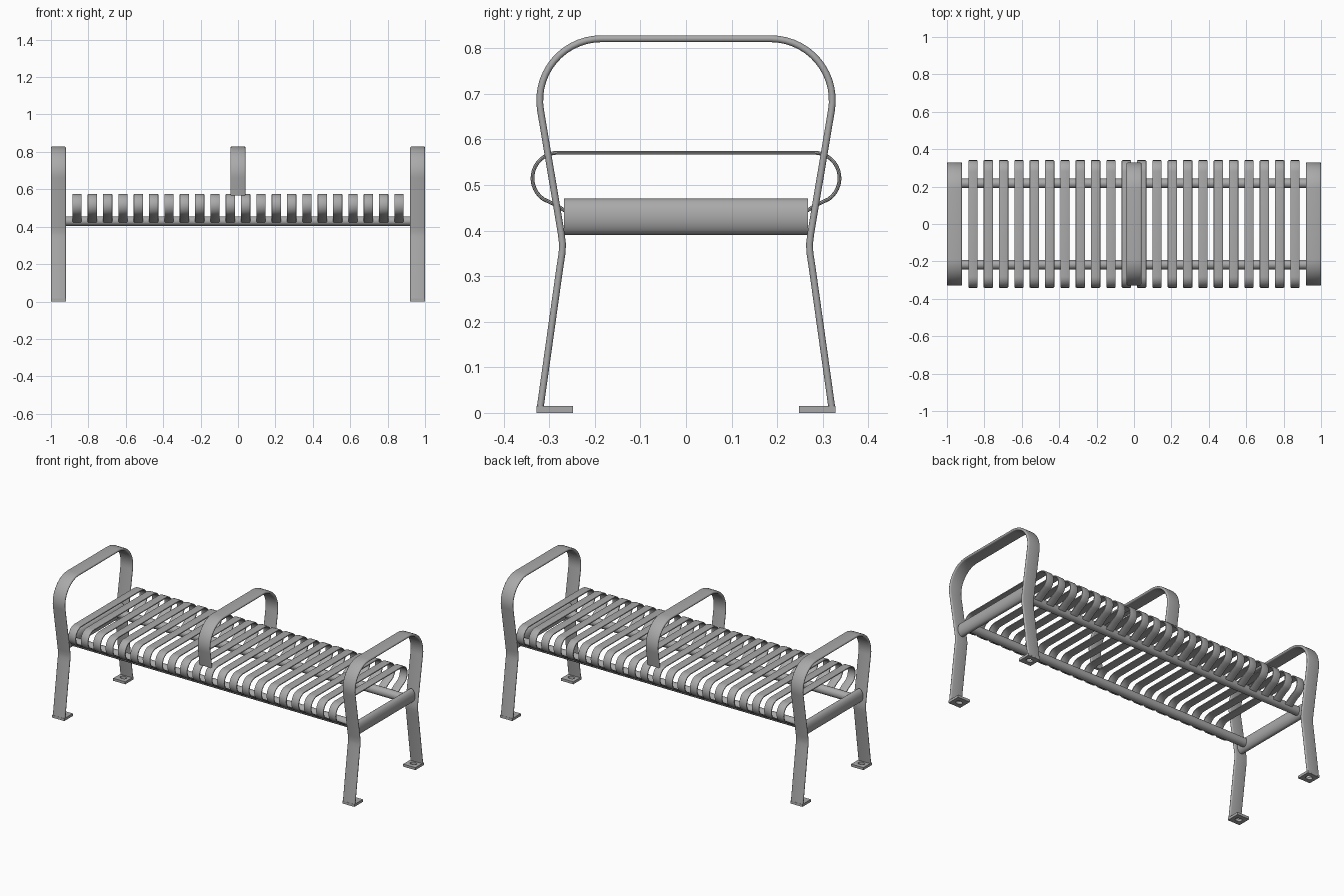
import bpy, bmesh, math
from mathutils import Vector

cube = bpy.data.objects.get("Cube")
if cube:
    bpy.data.objects.remove(cube, do_unlink=True)

GREY = (0.4, 0.4, 0.4, 1)
steel = bpy.data.materials.new("grey_steel")
steel.use_nodes = True
steel.diffuse_color = GREY
steel.node_tree.nodes["Principled BSDF"].inputs["Base Color"].default_value = GREY


def finish(bm, name, x=0.0):
    bmesh.ops.recalc_face_normals(bm, faces=bm.faces)
    mesh = bpy.data.meshes.new(name)
    bm.to_mesh(mesh)
    bm.free()
    mesh.materials.append(steel)
    obj = bpy.data.objects.new(name, mesh)
    bpy.context.collection.objects.link(obj)
    obj.location.x = x
    bpy.ops.object.select_all(action="DESELECT")
    obj.select_set(True)
    bpy.context.view_layer.objects.active = obj
    bpy.ops.object.shade_smooth_by_angle(angle=math.radians(40))
    return obj


def arc(cy, cz, r, start, end, steps=14):
    angles = [math.radians(start + (end - start) * i / steps) for i in range(steps + 1)]
    return [(cy + r * math.cos(a), cz + r * math.sin(a)) for a in angles]


def mirrored(half):
    """Complete a side profile symmetric about y = 0."""
    return half + [(-y, z) for y, z in reversed(half)]


def flat_oval(width, thick, steps=6):
    """Flat strap section with rounded edges."""
    r, c = thick / 2, (width - thick) / 2
    return arc(c, 0, r, -90, 90, steps) + arc(-c, 0, r, 90, 270, steps)


def sweep(name, path, section, x=0.0):
    """Sweep a section along a path in the side plane."""
    bm = bmesh.new()
    pts = [Vector(p) for p in path]
    rings = []
    for i, p in enumerate(pts):
        a = (p - pts[i - 1]).normalized() if i else None
        b = (pts[i + 1] - p).normalized() if i + 1 < len(pts) else None
        t = ((a or b) + (b or a)).normalized()
        n = Vector((-t.y, t.x)) / t.dot(a or b)
        rings.append([bm.verts.new((u, p.x + n.x * v, p.y + n.y * v)) for u, v in section])
    k = len(section)
    for r0, r1 in zip(rings, rings[1:]):
        for j in range(k):
            bm.faces.new((r0[j], r0[(j + 1) % k], r1[(j + 1) % k], r1[j]))
    bm.faces.new(rings[0])
    bm.faces.new(rings[-1])
    return finish(bm, name, x)


def foot_plate(name, x, y, size=0.08, thick=0.015, steps=24):
    """Square plate with an oval bolt hole."""
    bm = bmesh.new()
    outer, inner = [], []
    for i in range(steps):
        a = math.tau * i / steps
        c, s = math.cos(a), math.sin(a)
        f = size / 2 / max(abs(c), abs(s))
        outer.append(bm.verts.new((c * f, y + s * f, 0)))
        inner.append(bm.verts.new((c * 0.02, y + s * 0.015, 0)))
    for i in range(steps):
        j = (i + 1) % steps
        bm.faces.new((outer[i], outer[j], inner[j], inner[i]))
    top = bmesh.ops.extrude_face_region(bm, geom=bm.faces[:])["geom"]
    bmesh.ops.translate(bm, vec=(0, 0, thick),
                        verts=[v for v in top if isinstance(v, bmesh.types.BMVert)])
    return finish(bm, name, x)


# End frames: bent strap loops with splayed legs
strap = flat_oval(0.08, 0.015)
arm_curve = arc(-0.186, 0.686, 0.135, 190, 90)
leg = [(-0.321, 0.004), (-0.276, 0.325), (-0.272, 0.35), (-0.271, 0.37), (-0.274, 0.395)]
bar_section = [(0.025 * math.cos(math.tau * i / 24), 0.04 * math.sin(math.tau * i / 24))
               for i in range(24)]
for side, x in (("left", 0.96), ("right", -0.96)):
    sweep(side + "_end_frame", mirrored(leg + arm_curve), strap, x)
    sweep(side + "_cross_bar", [(-0.268, 0.43), (0.268, 0.43)], bar_section, x)
    for place, y in (("front", -0.288), ("back", 0.288)):
        foot_plate(f"{side}_{place}_foot", x, y)

# Middle armrest standing on the seat
sweep("middle_armrest", mirrored([(-0.303, 0.568)] + arm_curve), strap)

# Seat slats with curled ends
curl = [(-0.232, 0.422), (-0.285, 0.456)] + arc(-0.281, 0.515, 0.056, 235, 90)
slat = flat_oval(0.05, 0.008, 4)
COUNT, SPACING = 22, 0.082
for i in range(COUNT):
    sweep(f"seat_slat_{i + 1}", mirrored(curl), slat, (i - (COUNT - 1) / 2) * SPACING)

# Round rails under the seat
for place, y in (("front", -0.217), ("back", 0.217)):
    bpy.ops.mesh.primitive_cylinder_add(vertices=24, radius=0.025, depth=1.9,
                                        location=(0, y, 0.43), rotation=(0, math.pi / 2, 0))
    rail = bpy.context.object
    rail.name = place + "_rail"
    rail.data.materials.append(steel)
    bpy.ops.object.shade_smooth_by_angle(angle=math.radians(40))
